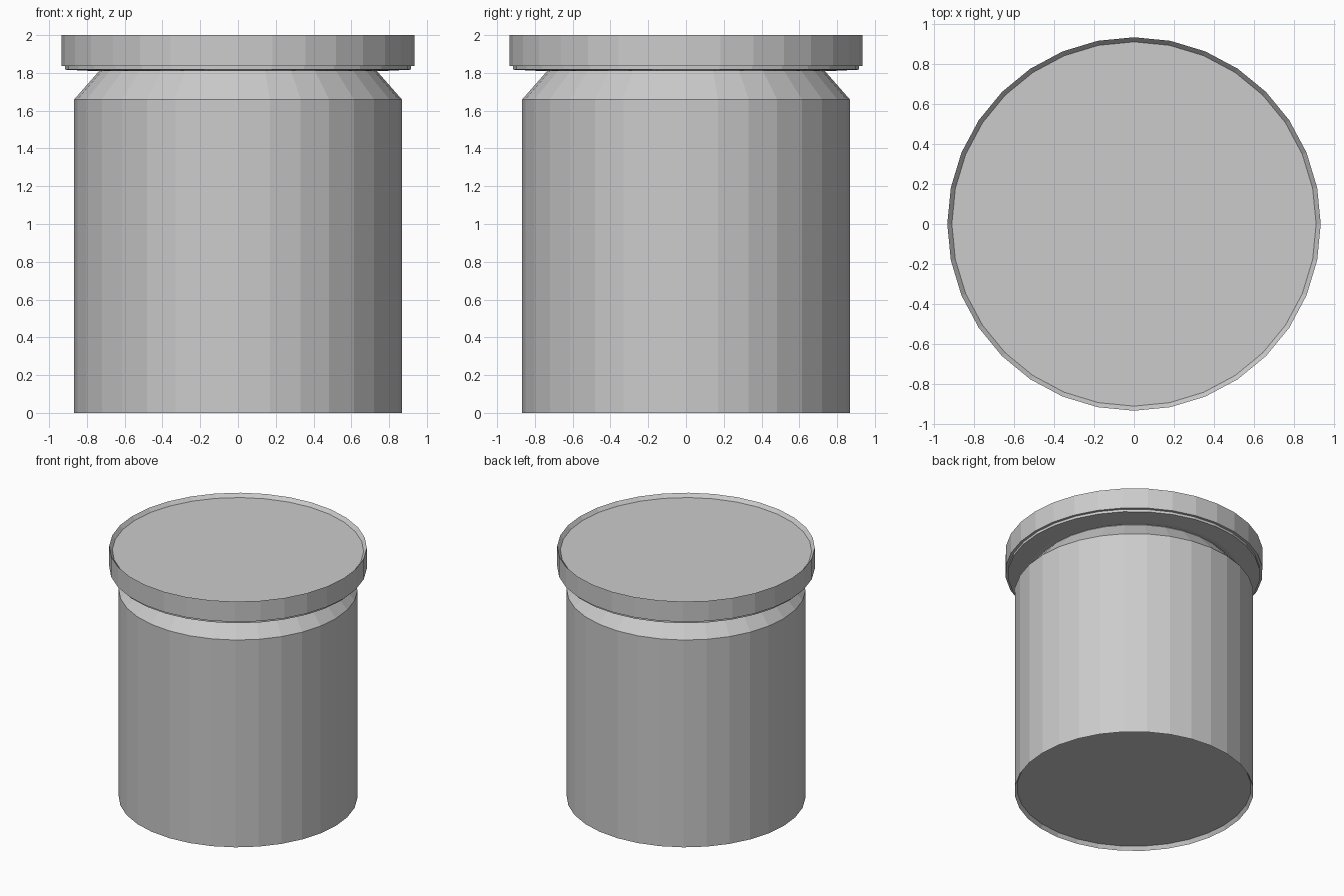
import bpy, bmesh, math

if "Cube" in bpy.data.objects:
    bpy.data.objects.remove(bpy.data.objects["Cube"])

SIDES = 32


def lathe(name, profile):
    """Revolve (radius, z) points, listed bottom to top, into a closed flat-shaded solid."""
    bm = bmesh.new()
    rings = []
    for r, z in profile:
        rings.append([bm.verts.new((r * math.cos(math.tau * i / SIDES),
                                    r * math.sin(math.tau * i / SIDES), z))
                      for i in range(SIDES)])
    for low, high in zip(rings, rings[1:]):
        for i in range(SIDES):
            j = (i + 1) % SIDES
            bm.faces.new((low[i], low[j], high[j], high[i]))
    bm.faces.new(rings[0][::-1])
    bm.faces.new(rings[-1])
    bmesh.ops.recalc_face_normals(bm, faces=bm.faces)
    mesh = bpy.data.meshes.new(name)
    bm.to_mesh(mesh)
    bm.free()
    obj = bpy.data.objects.new(name, mesh)
    bpy.context.collection.objects.link(obj)
    return obj


# Jar body: recessed base, straight wall, sloped shoulder ending inside the lid
lathe("jar_body", [(0.85, 0.03), (0.867, 0.0), (0.867, 1.66), (0.735, 1.81), (0.735, 1.83)])

# Lid: shallow conical underside, small step, outer rim, recessed top
lathe("lid", [(0.72, 1.815), (0.77, 1.81), (0.915, 1.817), (0.915, 1.837),
              (0.935, 1.837), (0.935, 2.0), (0.912, 1.972)])
